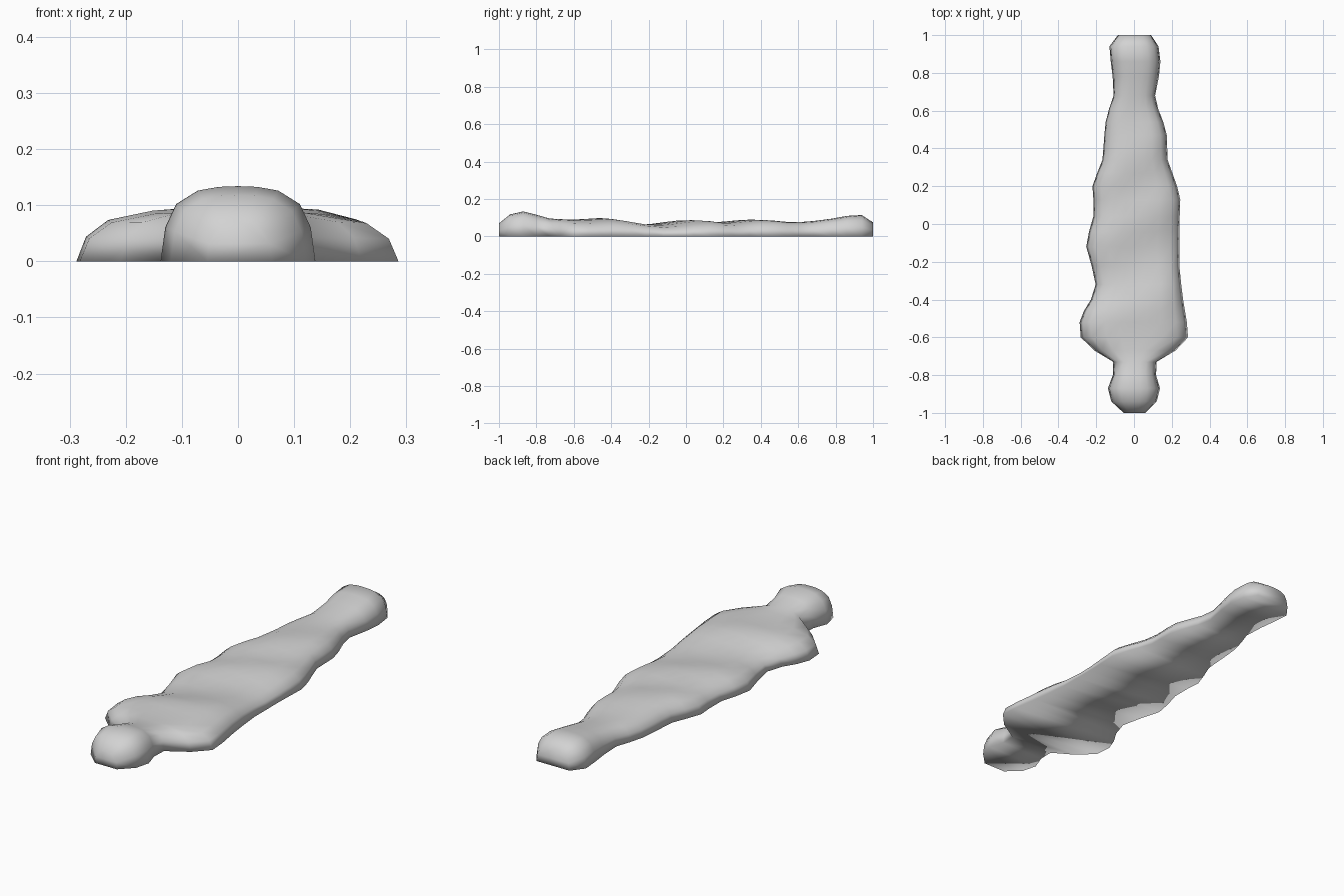
import bpy, bmesh

if "Cube" in bpy.data.objects:
    bpy.data.objects.remove(bpy.data.objects["Cube"])

# Outline stations seen from above: y, left x, right x
OUTLINE = [
    (-1.0, -.055, .06), (-.94, -.12, .12), (-.87, -.138, .138), (-.8, -.112, .117),
    (-.73, -.11, .12), (-.67, -.21, .22), (-.6, -.282, .286), (-.52, -.288, .28),
    (-.46, -.265, .27), (-.4, -.228, .26), (-.32, -.203, .25), (-.22, -.225, .24),
    (-.12, -.253, .24), (-.04, -.238, .24), (.04, -.215, .242), (.13, -.215, .245),
    (.2, -.22, .228), (.27, -.195, .203), (.34, -.167, .178), (.4, -.162, .176),
    (.47, -.157, .174), (.54, -.15, .155), (.61, -.132, .128), (.68, -.108, .112),
    (.78, -.113, .132), (.86, -.123, .14), (.94, -.13, .13), (1.0, -.085, .09)]

# Height of the cloth along the length: y, z
RIDGE = [
    (-1.0, .07), (-.94, .118), (-.87, .134), (-.8, .116), (-.73, .096), (-.62, .089),
    (-.53, .094), (-.45, .099), (-.36, .084), (-.27, .066), (-.19, .063), (-.1, .074),
    (0, .088), (.06, .086), (.17, .073), (.25, .083), (.33, .09), (.42, .088),
    (.52, .078), (.62, .077), (.7, .084), (.8, .098), (.87, .112), (.93, .121), (1.0, .075)]

# Half cross-section: share of half width, share of height
SECTION = [(1, 0), (.94, .45), (.8, .76), (.52, .94), (.25, .99)]


def height(y):
    y = max(-1, min(1, y))
    for (y0, z0), (y1, z1) in zip(RIDGE, RIDGE[1:]):
        if y <= y1:
            return z0 + (z1 - z0) * (y - y0) / (y1 - y0)


def slant(y):
    """Cloth folds run diagonally over the middle and straight at the ends."""
    if y < 0:
        return .5 * max(0, min(1, (y + .65) / .4))
    return .5 * max(0, min(1, (.75 - y) / .25))


# Wrapped figure lying down: a closed loft with a flat underside
profile = [(-u, v) for u, v in SECTION] + [(0, 1)] + [(u, v) for u, v in reversed(SECTION)]
bm = bmesh.new()
rows = []
for y, left, right in OUTLINE:
    row = []
    for u, v in profile:
        x = (left + right) / 2 + u * (right - left) / 2
        row.append(bm.verts.new((x, y, v * height(y - slant(y) * x))))
    rows.append(row)
n = len(profile)
for a, b in zip(rows, rows[1:]):
    for i in range(n):          # the last strip closes the underside
        j = (i + 1) % n
        bm.faces.new((a[i], a[j], b[j], b[i]))

# Head and foot end caps
bm.faces.new(list(reversed(rows[0])))
bm.faces.new(rows[-1])

# Outward normals and one continuous smooth surface
bmesh.ops.recalc_face_normals(bm, faces=bm.faces[:])
for f in bm.faces:
    f.smooth = True

mesh = bpy.data.meshes.new("wrapped_figure")
bm.to_mesh(mesh)
bm.free()
body = bpy.data.objects.new("wrapped_figure", mesh)
bpy.context.collection.objects.link(body)

# Plain cloth colour
cloth = bpy.data.materials.new("grey cloth")
cloth.diffuse_color = (.65, .65, .65, 1)
cloth.use_nodes = True
cloth.node_tree.nodes["Principled BSDF"].inputs["Base Color"].default_value = cloth.diffuse_color
mesh.materials.append(cloth)
